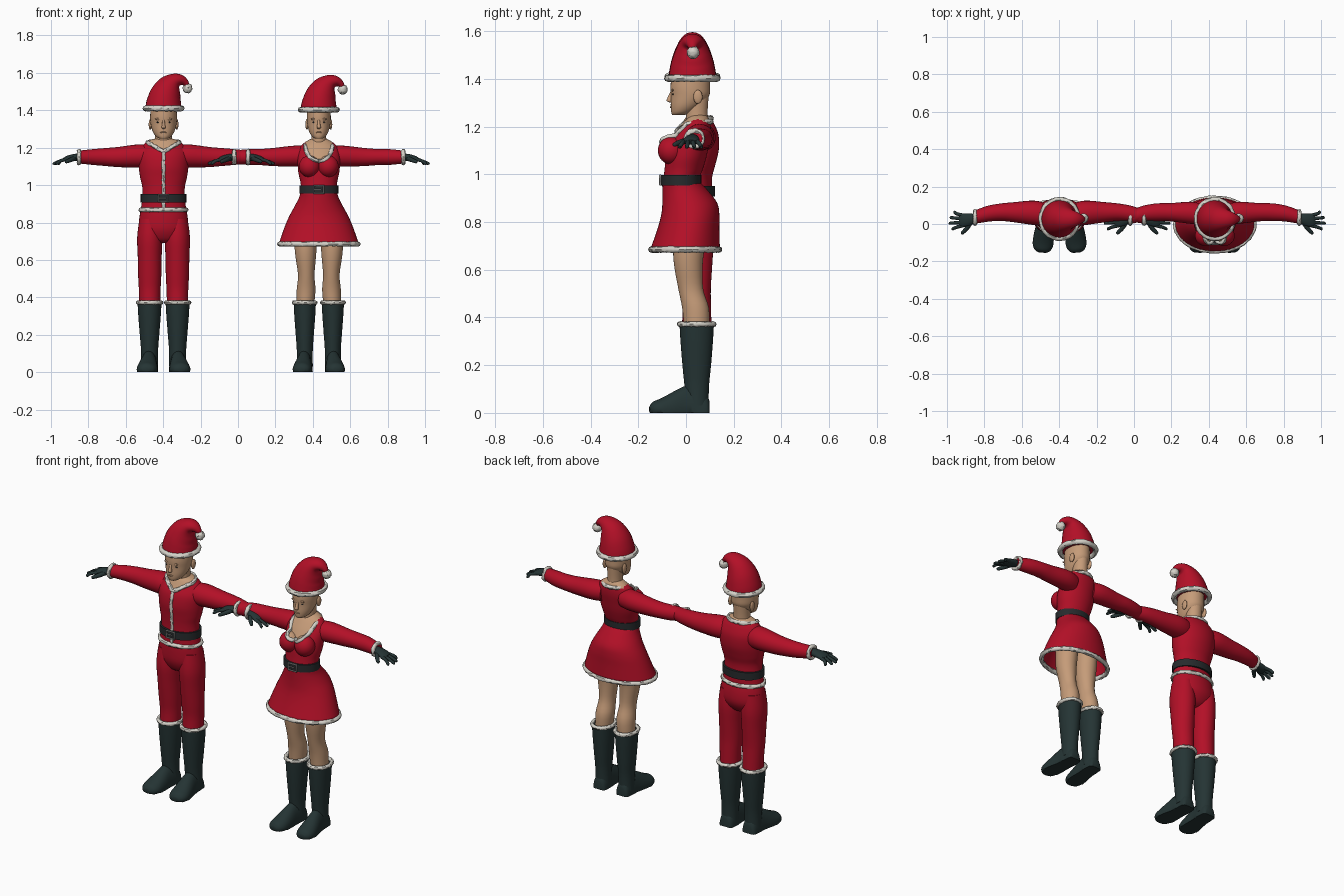
import bpy, bmesh, math, random
from mathutils import Vector, Matrix
from mathutils.bvhtree import BVHTree

random.seed(4)
if "Cube" in bpy.data.objects:
    bpy.data.objects.remove(bpy.data.objects["Cube"], do_unlink=True)

X, Y, Z = Vector((1, 0, 0)), Vector((0, 1, 0)), Vector((0, 0, 1))
made = []


def material(name, color, rough=0.8):
    m = bpy.data.materials.new(name)
    m.diffuse_color = (*color, 1)
    m.use_nodes = True
    node = m.node_tree.nodes["Principled BSDF"]
    node.inputs["Base Color"].default_value = (*color, 1)
    node.inputs["Roughness"].default_value = rough
    return m


RED = material("red cloth", (0.45, 0.005, 0.02))
SKIN = material("skin", (0.56, 0.33, 0.19))
FUR = material("white fur", (0.66, 0.64, 0.58))
BOOT = material("dark leather", (0.018, 0.034, 0.034))
BELT = material("black belt", (0.02, 0.024, 0.026))
METAL = material("buckle metal", (0.3, 0.3, 0.29))


def finish(name, bm, mat):
    bmesh.ops.recalc_face_normals(bm, faces=bm.faces)
    me = bpy.data.meshes.new(name)
    bm.to_mesh(me)
    bm.free()
    me.materials.append(mat)
    ob = bpy.data.objects.new(name, me)
    bpy.context.collection.objects.link(ob)
    made.append(ob)
    return ob


def spline(rings, steps):
    """Smoothly interpolate a list of rings."""
    r = [rings[0]] + list(rings) + [rings[-1]]
    out = []
    for i in range(1, len(r) - 2):
        for k in range(steps):
            t = k / steps
            out.append([0.5 * (2 * b + (c - a) * t + (2 * a - 5 * b + 4 * c - d) * t * t
                               + (3 * b - a - 3 * c + d) * t ** 3)
                        for a, b, c, d in zip(r[i - 1], r[i], r[i + 1], r[i + 2])])
    return out + [list(rings[-1])]


def loft(name, rings, mat, ref=None, n=32, steps=4, caps=True):
    """Skin elliptic rings (x, y, z, a, b); level ones unless a reference axis is given."""
    rs = spline(rings, steps)
    bm = bmesh.new()
    loops = []
    for i, (x, y, z, a, b) in enumerate(rs):
        u, v = X, Y
        if ref:
            t = (Vector(rs[min(i + 1, len(rs) - 1)][:3]) - Vector(rs[max(i - 1, 0)][:3])).normalized()
            u = (ref - t * ref.dot(t)).normalized()
            v = t.cross(u)
        loop = []
        for k in range(n):
            w = 2 * math.pi * k / n
            p = Vector((x, y, z)) + u * a * math.cos(w) + v * b * math.sin(w)
            p.z = max(p.z, 0)
            loop.append(bm.verts.new(p))
        loops.append(loop)
    for p, q in zip(loops, loops[1:]):
        for k in range(n):
            bm.faces.new((p[k], p[(k + 1) % n], q[(k + 1) % n], q[k]))
    if caps:
        bm.faces.new(loops[0])
        bm.faces.new(loops[-1])
    return finish(name, bm, mat)


def body(name, cx, rows, mat, **kw):
    """Level loft from rows (z, y, half width, half depth)."""
    return loft(name, [(cx, y, z, a, b) for z, y, a, b in rows], mat, **kw)


def ball(name, loc, size, mat, fuzz=0):
    bm = bmesh.new()
    bmesh.ops.create_uvsphere(bm, u_segments=24, v_segments=16, radius=1,
                              matrix=Matrix.Translation(loc) @ Matrix.Diagonal((*size, 1)))
    for v in bm.verts:
        v.co += Vector([random.uniform(-fuzz, fuzz) for _ in range(3)])
    return finish(name, bm, mat)


def tube(name, pts, r, mat=FUR, cyclic=True, fuzz=0.0015):
    cu = bpy.data.curves.new(name + " path", "CURVE")
    cu.dimensions = "3D"
    cu.bevel_depth, cu.bevel_resolution, cu.use_fill_caps = r, 2, True
    s = cu.splines.new("POLY")
    s.points.add(len(pts) - 1)
    for p, co in zip(s.points, pts):
        p.co = (*co, 1)
    s.use_cyclic_u = cyclic
    ob = bpy.data.objects.new(name + " path", cu)
    bpy.context.collection.objects.link(ob)
    me = ob.evaluated_get(bpy.context.evaluated_depsgraph_get()).to_mesh()
    bm = bmesh.new()
    bm.from_mesh(me)
    bpy.data.objects.remove(ob, do_unlink=True)
    for v in bm.verts:
        v.co += Vector([random.uniform(-fuzz, fuzz) for _ in range(3)])
    for f in bm.faces:
        f.material_index = 0
    return finish(name, bm, mat)


def hoop(name, c, a, b, r, u=X, v=Y, n=56):
    return tube(name, [Vector(c) + u * a * math.cos(2 * math.pi * k / n)
                       + v * b * math.sin(2 * math.pi * k / n) for k in range(n)], r)


def front_y(obs, x, z, default):
    """Foremost surface point of some parts."""
    hits = []
    for ob in obs:
        me = ob.data
        tree = BVHTree.FromPolygons([v.co for v in me.vertices], [p.vertices for p in me.polygons])
        h = tree.ray_cast(Vector((x, -1, z)), Y)[0]
        if h:
            hits.append(h.y)
    return min(hits, default=default)


def collar(who, cx, w, top, dip, parts):
    """Skin inside the neckline and a fur edge along it."""
    for ob in parts:
        ob.data.materials.append(SKIN)
        for p in ob.data.polygons:
            x, y, z = p.center - X * cx
            if abs(x) < w and z > (dip(x) if y < 0.035 else top + 0.005):
                p.material_index = 1
    pts = []
    for k in range(64):
        a = 2 * math.pi * (k + 0.5) / 64
        x, s = w * math.cos(a), math.sin(a)
        if s < 0:
            pts.append((cx + x, front_y(parts, cx + x, dip(x), 0.03), dip(x)))
        else:
            pts.append((cx + x, 0.025 + 0.08 * s, top + 0.008 * s))
    tube(who + " collar", pts, 0.011)


def head(who, cx, sx):
    skull = body(who + " head", cx, [(z, y, a * sx, b) for z, y, a, b in (
        (1.25, -.03, .022, .028), (1.262, -.017, .038, .045), (1.29, 0, .053, .064),
        (1.33, .017, .062, .08), (1.37, .018, .064, .083), (1.43, .022, .06, .08))], SKIN)
    body(who + " neck", cx, [(1.19, .05, .05 * sx, .05), (1.24, .045, .04 * sx, .045),
                             (1.33, .045, .042 * sx, .05)], SKIN)
    loft(who + " nose", [(cx, -.058, 1.35, .006, .006), (cx, -.066, 1.325, .008, .01),
                         (cx, -.07, 1.308, .011, .011), (cx, -.062, 1.301, .006, .004)], SKIN, n=12)
    y = front_y([skull], cx, 1.282, 0)
    ball(who + " mouth", (cx, y, 1.282), (.018, .004, .004), SKIN)
    for s in (-1, 1):
        x = cx + s * .027 * sx
        ball(who + " ear", (cx + s * .063 * sx, .05, 1.325), (.009, .019, .029), SKIN)
        ball(who + " eye", (x, front_y([skull], x, 1.336, 0), 1.336), (.01, .003, .003), BELT)
        ball(who + " brow", (x, front_y([skull], x, 1.353, 0), 1.353), (.016, .004, .005), SKIN)


def hat(who, cx, z):
    path = ((0, 0, .1, .098), (.002, .03, .096, .093), (.012, .075, .086, .083),
            (.035, .12, .068, .066), (.065, .147, .05, .042), (.095, .15, .036, .028),
            (.118, .135, .02, .018), (.125, .115, .012, .012))
    loft(who + " hat", [(cx + x, .027, z + h, a, b) for x, h, a, b in path], RED, ref=Y)
    hoop(who + " hat brim", (cx, .027, z), .097, .103, .015)
    ball(who + " hat pompom", (cx + .128, .03, z + .108), (.026, .026, .026), FUR, .002)


def arm(who, cx, s, sh, w):
    """Sleeve, cuff and gloved hand on one side."""
    def row(off, y, z, a, b):
        return (cx + s * off, y, z, a, b)
    loft(who + " sleeve", [row(sh, .05, 1.155, .06 * w, .06 * w), row(sh + .06, .06, 1.155, .065 * w, .062 * w),
                           row(.24, .063, 1.15, .054 * w, .054 * w), row(.31, .063, 1.15, .047, .048 * w),
                           row(.38, .055, 1.15, .042, .042), row(.455, .035, 1.15, .034, .034)], RED, ref=Y, n=24)
    hoop(who + " cuff", (cx + s * .452, .035, 1.15), .034, .033, .011, Y, Z, 32)
    loft(who + " glove palm", [row(.44, .03, 1.15, .022, .02), row(.48, .025, 1.147, .032, .019),
                               row(.515, .02, 1.14, .036, .016), row(.535, .02, 1.135, .03, .009)], BOOT, ref=Y, n=20)
    for k in range(4):
        y, d = .046 - .018 * k, .012 * (1.5 - k)
        reach = (.565, .585, .59, .575)[k]
        loft(who + " glove finger", [row(.515, y, 1.138, .01, .01), row(.55, y + d * .5, 1.13, .009, .009),
                                     row(reach - .004, y + d, 1.115, .008, .008),
                                     row(reach, y + d, 1.113, .003, .003)], BOOT, ref=Y, n=10)
    loft(who + " glove thumb", [row(.475, .01, 1.143, .013, .013), row(.495, -.022, 1.135, .012, .012),
                                row(.52, -.048, 1.125, .009, .009), row(.525, -.053, 1.123, .003, .003)],
         BOOT, ref=Z, n=12)


def boot(who, cx, s, w):
    x = cx + s * .075
    body(who + " boot shaft", x, [(.03, .048, .046 * w, .046), (.12, .045, .046 * w, .052), (.2, .045, .052 * w, .06),
                                  (.3, .045, .06 * w, .068), (.37, .045, .064 * w, .072)], BOOT)
    # rounded above, flat below
    foot = ((.098, 0, .03, .05), (.085, 0, .042, .08), (.04, 0, .046, .12), (-.01, .005, .048, .11),
            (-.06, .01, .054, .08), (-.11, .015, .055, .045), (-.14, .015, .042, .03), (-.153, .015, .02, .012))
    loft(who + " boot foot", [(x + s * max(0, .03 - y) * .1, y, z, a * w, b) for y, z, a, b in foot],
         BOOT, ref=X, n=24)
    hoop(who + " boot fur", (x, .045, .372), .062 * w, .071, .011)


def belt(who, cx, z, y, a, b):
    body(who + " belt", cx, [(z - .022, y, a, b), (z + .022, y, a, b)], BELT, steps=1)
    f = y - b - .004
    tube(who + " buckle", [(cx + i * .026, f, z + j * .02) for i, j in ((-1, -1), (1, -1), (1, 1), (-1, 1))],
         .005, METAL, fuzz=0)
    tube(who + " buckle pin", [(cx - .026, f, z), (cx + .012, f, z)], .003, METAL, False, 0)


# Man: jacket, trousers and trims
M = -.398
torso = body("man jacket", M, [(.865, .03, .122, .083), (.93, .03, .114, .08), (.99, .03, .114, .08),
                               (1.04, .035, .125, .088), (1.1, .04, .133, .097), (1.16, .045, .135, .092),
                               (1.205, .05, .115, .072), (1.235, .05, .085, .054), (1.25, .05, .04, .04)],
             RED, n=64, steps=6)
collar("man", M, .085, 1.228, lambda x: 1.178 + .05 * abs(x) / .085, [torso])
tube("man jacket front fur", [(M, front_y([torso], M, .87 + .01 * k, 0) + .002, .87 + .01 * k)
                              for k in range(32)], .01, cyclic=False)
hoop("man jacket hem", (M, .03, .868), .122, .085, .012)
belt("man", M, .93, .03, .122, .092)
body("man trouser seat", M, [(.88, .03, .12, .08), (.82, .035, .13, .088), (.76, .037, .13, .086),
                             (.71, .035, .1, .06), (.69, .035, .05, .03)], RED)
for s in (-1, 1):
    body("man trouser leg", M + s * .074, [(.82, .035, .055, .07), (.72, .035, .067, .08), (.62, .037, .064, .073),
                                           (.52, .04, .062, .064), (.44, .045, .058, .06), (.36, .045, .056, .062)], RED)
    boot("man", M, s, 1)
    arm("man", M, s, .08, 1)
head("man", M, 1.12)
hat("man", M, 1.41)

# Woman: dress, bare legs and trims
W = .432
dress = body("woman dress top", W, [(.95, -.02, .098, .08), (.98, -.02, .095, .075), (1.02, -.01, .099, .08),
                                    (1.07, 0, .11, .085), (1.12, .01, .113, .085), (1.17, .028, .113, .075),
                                    (1.21, .043, .095, .06), (1.235, .05, .065, .045), (1.25, .05, .035, .035)],
             RED, n=64, steps=6)
busts = [ball("woman bust", (W + s * .05, -.062, 1.1), (.056, .056, .058), RED) for s in (-1, 1)]
collar("woman", W, .072, 1.213, lambda x: 1.213 - .085 * math.sqrt(max(0, 1 - (x / .072) ** 2)), [dress] + busts)
belt("woman", W, .976, -.02, .104, .084)
skirt = body("woman skirt", W, [(.965, -.018, .097, .08), (.93, -.002, .107, .096), (.88, .016, .133, .115),
                                (.83, .018, .16, .122), (.77, .01, .185, .13), (.69, -.003, .213, .145)],
             RED, n=48, caps=False)
shell = skirt.modifiers.new("cloth thickness", "SOLIDIFY")
shell.thickness, shell.offset = .006, -1
hoop("woman skirt hem", (W, -.003, .685), .21, .142, .013, n=96)
for s in (-1, 1):
    loft("woman leg", [(W + s * o, y, z, a, b) for o, y, z, a, b in (
        (.066, .02, .86, .06, .07), (.07, .012, .7, .06, .066), (.07, .01, .62, .055, .06),
        (.067, .02, .52, .044, .052), (.068, .04, .44, .05, .056), (.072, .045, .36, .047, .053))], SKIN)
    boot("woman", W, s, .93)
    arm("woman", W, s, .07, .9)
head("woman", W, 1)
hat("woman", W, 1.403)

# Smooth shading with sharp edges kept
bpy.ops.object.select_all(action="DESELECT")
for ob in made:
    ob.select_set(True)
bpy.context.view_layer.objects.active = made[0]
bpy.ops.object.shade_smooth_by_angle(angle=math.radians(45))
